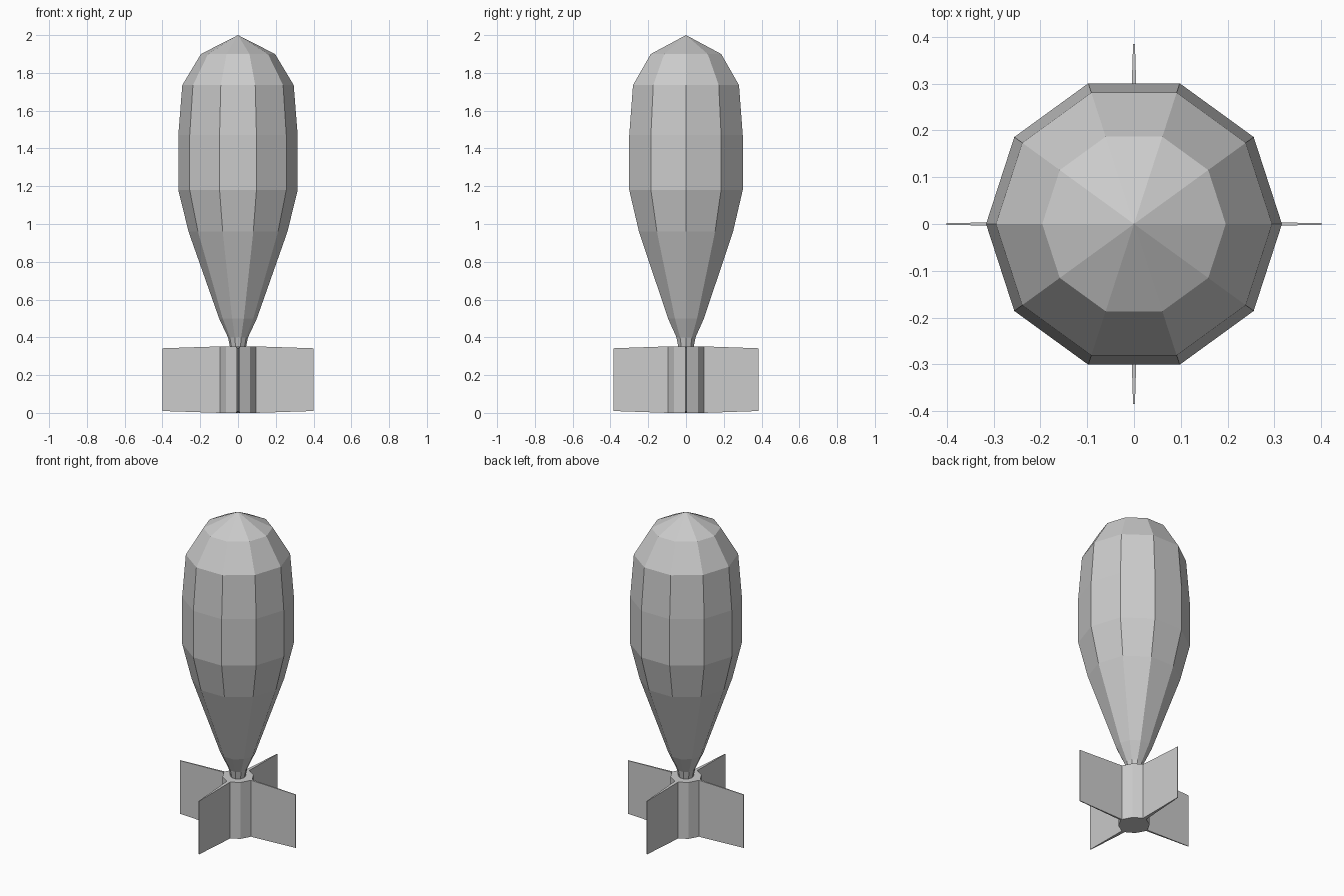
import bpy, bmesh
from math import cos, sin, tau

if "Cube" in bpy.data.objects:
    bpy.data.objects.remove(bpy.data.objects["Cube"])


def finish(bm, name):
    bmesh.ops.recalc_face_normals(bm, faces=bm.faces)
    mesh = bpy.data.meshes.new(name)
    bm.to_mesh(mesh)
    bm.free()
    obj = bpy.data.objects.new(name, mesh)
    bpy.context.collection.objects.link(obj)


def bridge(bm, a, b):
    n = len(a)
    for i in range(n):
        j = (i + 1) % n
        bm.faces.new((a[i], a[j], b[j], b[i]))


# Ten-sided teardrop body, lathed from (radius, height)
profile = [(0.042, 0.345), (0.053, 0.40), (0.10, 0.50), (0.262, 0.96),
           (0.316, 1.18), (0.316, 1.47), (0.295, 1.735), (0.196, 1.90)]
SIDES = 10
bm = bmesh.new()
rings = [[bm.verts.new((r * cos(tau * i / SIDES), r * sin(tau * i / SIDES), z))
          for i in range(SIDES)] for r, z in profile]
for lower, upper in zip(rings, rings[1:]):
    bridge(bm, lower, upper)
bm.faces.new(rings[0])
tip = bm.verts.new((0, 0, 2))
for i in range(SIDES):
    bm.faces.new((rings[-1][i], rings[-1][(i + 1) % SIDES], tip))
finish(bm, "body")

# Tail tube with four tapered fins growing out of it
bm = bmesh.new()
bottom, top = [], []
for q in range(4):
    c, s = [(1, 0), (0, 1), (-1, 0), (0, -1)][q]
    reach, half = ((0.40, 0.006), (0.385, 0.011))[q % 2]
    # root, tip, tip, root, then the corner between two fins
    outline = [(0.094, -half, 0.003), (reach, -0.002, 0.013),
               (reach, 0.002, 0.013), (0.094, half, 0.003),
               (0.063, 0.063, 0.003)]
    for u, v, inset in outline:
        x, y = u * c - v * s, u * s + v * c
        bottom.append(bm.verts.new((x, y, inset - 0.003)))
        top.append(bm.verts.new((x, y, 0.355 - inset)))
bridge(bm, bottom, top)
for ring in (bottom, top):
    # fin edges, then the cap of the tube
    for q in range(4):
        bm.faces.new(ring[5 * q:5 * q + 4])
    bm.faces.new([ring[5 * q + k] for q in range(4) for k in (0, 3, 4)])
finish(bm, "tail_fins")
